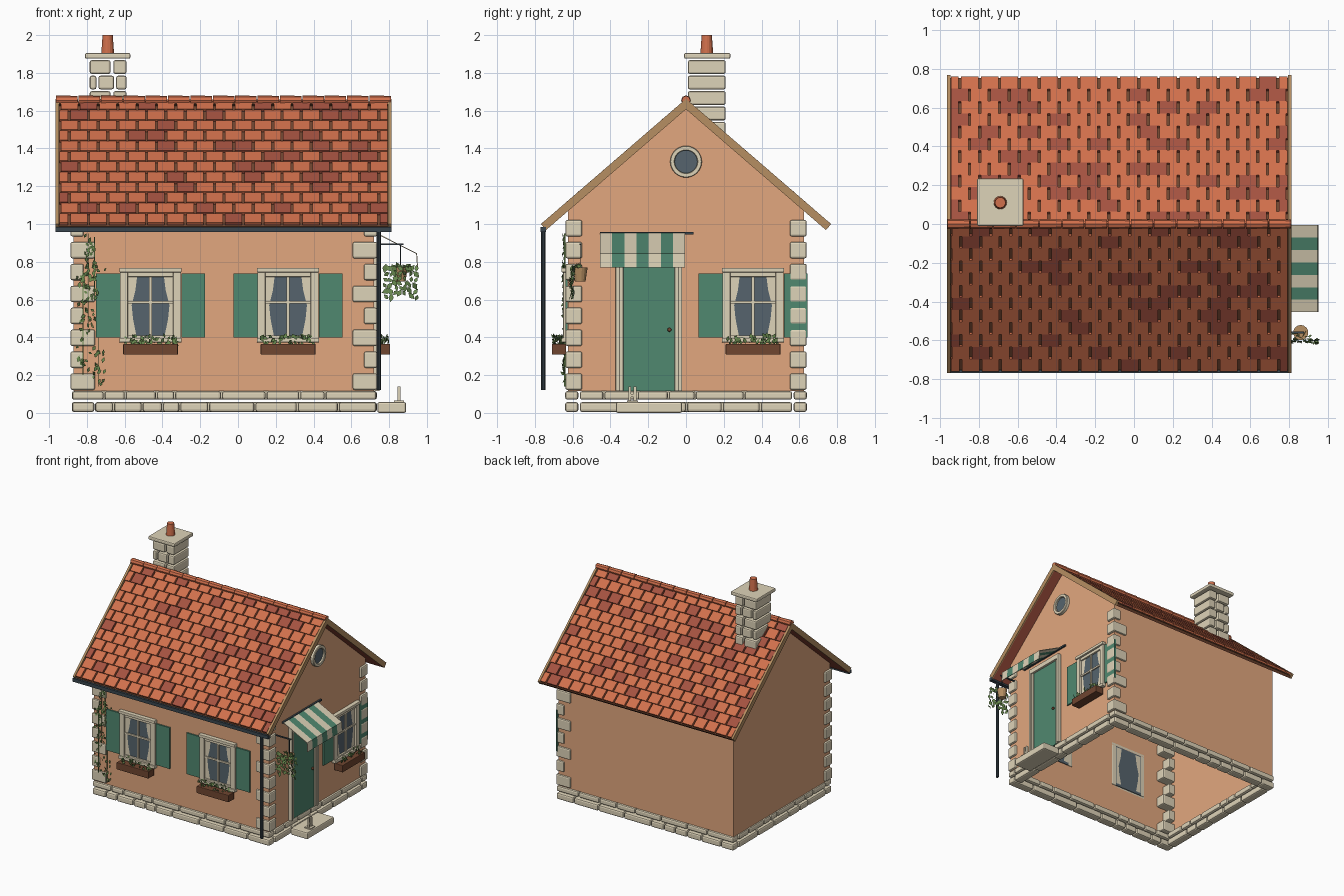
import bpy, bmesh, math, random
from mathutils import Matrix, Vector

if "Cube" in bpy.data.objects:
    bpy.data.objects.remove(bpy.data.objects["Cube"])

random.seed(4)
T, R, U, PI = Matrix.Translation, Matrix.Rotation, random.uniform, math.pi

def mat(name, r, g, b):
    m = bpy.data.materials.new(name)
    m.diffuse_color = [((c / 255 + 0.055) / 1.055) ** 2.4 for c in (r, g, b)] + [1]
    m.use_nodes = True
    m.node_tree.nodes["Principled BSDF"].inputs["Base Color"].default_value = m.diffuse_color
    return m

PLASTER = mat("plaster", 226, 167, 126)
STONE = mat("pale stone", 222, 211, 184)
TILE = mat("clay tile", 209, 112, 76)
DARK = mat("dark tile", 165, 82, 64)
GREEN = mat("painted green", 80, 136, 112)
BROWN = mat("dark wood", 112, 70, 48)
TAN = mat("tan wood", 182, 143, 98)
GLASS = mat("window glass", 86, 100, 109)
IRON = mat("dark iron", 58, 70, 78)
LEAF = mat("leaf", 104, 136, 78)

def finish(name, bm, mats, bevel=0):
    me = bpy.data.meshes.new(name)
    bm.to_mesh(me)
    bm.free()
    for m in mats:
        me.materials.append(m)
    ob = bpy.data.objects.new(name, me)
    bpy.context.collection.objects.link(ob)
    if bevel:
        b = ob.modifiers.new("bevel", "BEVEL")
        b.width, b.segments = bevel, 2
    return ob

def add_box(bm, b, M=Matrix(), mi=0):  # b = x0, x1, y0, y1, z0, z1
    c = Vector(((b[0] + b[1]) / 2, (b[2] + b[3]) / 2, (b[4] + b[5]) / 2))
    s = Matrix.Diagonal((abs(b[1] - b[0]), abs(b[3] - b[2]), abs(b[5] - b[4]), 1))
    vs = bmesh.ops.create_cube(bm, size=1, matrix=M @ T(c) @ s)["verts"]
    for f in {f for v in vs for f in v.link_faces}:
        f.material_index = mi

def boxes(name, bs, m, bevel=0, M=Matrix()):
    bm = bmesh.new()
    for b in bs:
        add_box(bm, b, M)
    return finish(name, bm, [m], bevel)

def cone(name, r1, r2, z0, z1, x, y, m, n=16, M=None):
    bm = bmesh.new()
    bmesh.ops.create_cone(bm, cap_ends=True, segments=n, radius1=r1, radius2=r2, depth=z1 - z0,
                          matrix=M or T((x, y, (z0 + z1) / 2)))
    return finish(name, bm, [m])

def leaves(name, pts, size, M=Matrix()):
    bm = bmesh.new()
    for p in pts:
        s = size * U(0.7, 1.2)
        L = M @ T(p) @ R(U(-0.7, 0.7), 4, 'Z') @ R(U(-1.2, 1.2), 4, 'Y') @ R(U(-0.5, 0.5), 4, 'X')
        bm.faces.new([bm.verts.new(L @ Vector(v)) for v in ((0, 0, s), (-s * .6, 0, 0), (0, 0, -s), (s * .6, 0, 0))])
    return finish(name, bm, [LEAF])

# walls: open shell with two gables
X0, X1, Y = -0.87, 0.72, 0.625
bm = bmesh.new()
a, b = [[bm.verts.new((x, y, z)) for y, z in ((-Y, 0.115), (Y, 0.115), (Y, 1.068), (0, 1.608), (-Y, 1.068))]
        for x in (X0, X1)]
for f in (a[::-1], b, (a[0], b[0], b[4], a[4]), (b[1], a[1], a[2], b[2])):
    bm.faces.new(f)
finish("walls", bm, [PLASTER])

# foundation: two courses of random-length stones
def split(lo, hi):
    cuts = [lo]
    while hi - cuts[-1] > 0.3:
        cuts.append(cuts[-1] + U(0.08, 0.26))
    cuts.append(hi)
    return [(p + 0.003, q - 0.003) for p, q in zip(cuts, cuts[1:])]

st = []
for z0, z1 in ((0.005, 0.057), (0.07, 0.115)):
    for s in (-1, 1):
        st += [(p, q, s * 0.57, s * 0.64, z0, z1) for p, q in split(-0.88, 0.735)]
    for x in (-0.88, 0.665):
        st += [(x, x + 0.07, p, q, z0, z1) for p, q in split(-0.565, 0.565)]
boxes("foundation_stones", st, STONE, 0.012)

# corner stones on three corners, alternating length
qs = []
for i in range(8):
    z, w = 0.122 + i * 0.116, 0.13 if i % 2 == 0 else 0.07
    for x, sx, sy in ((-0.887, 1, -1), (0.737, -1, -1), (0.737, -1, 1)):
        qs.append((x, x + sx * w, sy * 0.639, sy * 0.55, z, z + 0.087))
boxes("corner_stones", qs, STONE, 0.01)

# roof: each slope has underlay, lining, tile rows and end boards
A, RX0, RX1, LEN = math.radians(40.8), -0.965, 0.812, 1.015
h = (RX1 - RX0) / 2
for side, turn in (("back", 0), ("front", PI)):
    M = T((-0.0765, 0, 1.663)) @ R(turn, 4, 'Z') @ R(-A, 4, 'X')
    boxes(side + "_roof_underlay", [(-h + 0.01, h - 0.01, 0, LEN - 0.003, -0.038, -0.02)], BROWN, M=M)
    boxes(side + "_roof_lining", [(-h + 0.01, h - 0.01, 0.04, LEN - 0.003, -0.042, -0.038)], DARK, M=M)
    boxes(side + "_roof_end_boards", [(s * h, s * (h - 0.017), 0, LEN, -0.042, 0) for s in (-1, 1)], TAN, M=M)
    bm = bmesh.new()
    for r in range(12):
        x = -h + 0.02 - (0.05 if r % 2 else 0)
        while x < h - 0.04:
            p, q = max(x, -h + 0.02), min(x + 0.09, h - 0.02)
            K = M @ T((0, r * 0.0838 + 0.043, -0.010)) @ R(0.07, 4, 'X')
            add_box(bm, (p, q, -0.041, 0.041, -0.008, 0.008), K, int(random.random() < 0.25))
            x += 0.1025
    finish(side + "_roof_tiles", bm, [TILE, DARK])

# ridge tiles
bm = bmesh.new()
w = (RX1 - RX0) / 15
for i in range(15):
    bmesh.ops.create_cone(bm, cap_ends=True, segments=8, radius1=0.026, radius2=0.023, depth=w - 0.005,
                          matrix=T((RX0 + (i + 0.5) * w, 0, 1.655)) @ R(PI / 2, 4, 'Y'))
finish("ridge_tiles", bm, [TILE])

# chimney
cs = []
for i in range(6):
    z = 1.385 + i * 0.082
    spans = ((-0.785, -0.675), (-0.66, -0.59)) if i % 2 else ((-0.785, -0.75), (-0.738, -0.657), (-0.645, -0.59))
    cs += [(p, q, 0.01, 0.21, z, z + 0.072) for p, q in spans]
boxes("chimney_stones", cs, STONE, 0.01)
boxes("chimney_cap", [(-0.81, -0.57, -0.01, 0.235, 1.875, 1.905)], STONE, 0.008)
cone("chimney_pot", 0.034, 0.027, 1.9, 2.0, -0.69, 0.11, TILE)

# gutter and downpipe
boxes("gutter", [(RX0, RX1, -0.77, -0.74, 0.957, 0.985)], IRON)
cone("downpipe", 0.012, 0.012, 0.12, 0.965, 0.745, -0.755, IRON, 10)

# windows: local x along wall, local -y outward
def window(tag, M):
    def bx(name, bs, m, bev=0):
        boxes(tag + name, bs, m, bev, M)
    bx("_glass", [(-0.125, 0.125, -0.006, 0.006, 0.39, 0.74)], GLASS)
    bx("_frame", [(s * 0.12, s * 0.162, -0.025, 0.004, 0.39, 0.745) for s in (-1, 1)]
       + [(-0.12, 0.12, -0.02, 0.004, 0.72, 0.745), (-0.12, 0.12, -0.02, 0.004, 0.39, 0.41)], STONE, 0.004)
    bx("_bars", [(-0.008, 0.008, -0.016, -0.004, 0.4, 0.73), (-0.12, 0.12, -0.016, -0.004, 0.579, 0.593)], STONE)
    bx("_lintel_and_sill", [(-0.165, 0.165, -0.035, 0, z, z + 0.024) for z in (0.744, 0.373)], STONE, 0.004)
    bm = bmesh.new()
    for s in (-1, 1):
        for y in (-0.008, 0.008):
            bm.faces.new([bm.verts.new(M @ Vector((s * u, y, z))) for u, z in (
                (0.12, 0.73), (0.07, 0.73), (0.08, 0.65), (0.1, 0.57), (0.093, 0.5), (0.075, 0.41), (0.12, 0.41))])
    finish(tag + "_curtains", bm, [STONE])
    bx("_shutters", [(s * 0.163, s * 0.288, -0.014, -0.002, 0.4, 0.738) for s in (-1, 1)], GREEN)
    bx("_flower_box", [(-0.145, 0.145, -0.085, -0.01, 0.308, 0.366)], BROWN, 0.004)
    leaves(tag + "_flowers", [(U(-0.14, 0.14), U(-0.08, -0.02), U(0.362, 0.41)) for _ in range(50)], 0.016, M)

window("front_left_window", T((-0.463, -Y, 0)))
window("front_right_window", T((0.265, -Y, 0)))
window("side_window", T((X1, 0.355, 0)) @ R(PI / 2, 4, 'Z'))

# round gable window
cone("round_glass", 0.064, 0.064, 0, 0.02, 0, 0, GLASS, 32, T((X1, 0, 1.33)) @ R(PI / 2, 4, 'Y'))
bm = bmesh.new()
rings = [[bm.verts.new((X1 + x, r * math.cos(i * PI / 16), 1.33 + r * math.sin(i * PI / 16))) for i in range(32)]
         for r, x in ((0.084, 0), (0.084, 0.022), (0.081, 0.026), (0.063, 0.026), (0.06, 0.022), (0.06, 0))]
for p, q in zip(rings, rings[1:]):
    for i in range(32):
        bm.faces.new((p[i - 1], p[i], q[i], q[i - 1]))
finish("round_window_frame", bm, [STONE])

# door, frame, knob, step and boot scraper
boxes("door", [(X1 - 0.005, X1 + 0.012, -0.335, -0.057, 0.115, 0.86)], GREEN)
boxes("door_frame", [(X1, X1 + d, p, q, 0.115, 0.88) for p, q, d in (
    (-0.372, -0.352, 0.03), (-0.352, -0.332, 0.022), (-0.06, -0.04, 0.022), (-0.04, -0.02, 0.03))]
    + [(X1, X1 + 0.03, -0.372, -0.02, 0.86, 0.9)], STONE, 0.003)
bm = bmesh.new()
bmesh.ops.create_uvsphere(bm, u_segments=10, v_segments=6, radius=0.011, matrix=T((X1 + 0.022, -0.088, 0.44)))
finish("door_knob", bm, [BROWN])
boxes("door_step", [(0.738, 0.89, -0.37, -0.02, 0, 0.057)], STONE, 0.01)
boxes("boot_scraper", [(0.825, 0.878, -0.312, -0.255, 0.055, 0.066), (0.844, 0.86, -0.304, -0.29, 0.06, 0.14),
                       (0.844, 0.86, -0.277, -0.263, 0.06, 0.14), (0.849, 0.855, -0.3, -0.268, 0.085, 0.1)], STONE)

# striped awning: sloping sheet with a hanging front edge
bm = bmesh.new()
prof = ((X1 + 0.01, 0.955), (0.948, 0.845), (0.953, 0.77))
for i in range(7):
    y0, y1 = -0.455 + i * 0.0643, -0.455 + (i + 1) * 0.0643
    for p, q in zip(prof, prof[1:]):
        f = bm.faces.new([bm.verts.new((v[0], y, v[1])) for v, y in ((p, y0), (q, y0), (q, y1), (p, y1))])
        f.material_index = i % 2
finish("awning", bm, [STONE, GREEN]).modifiers.new("thick", "SOLIDIFY").thickness = 0.005
boxes("awning_rod", [(X1, X1 + 0.014, -0.455, 0.04, 0.944, 0.958)], IRON)

# hanging basket
PX, PY = 0.86, -0.56
boxes("basket_bracket", [(X1, 0.877, PY - 0.005, PY + 0.005, 0.888, 0.897),
                         (PX - 0.002, PX + 0.002, PY - 0.002, PY + 0.002, 0.77, 0.89)], IRON)
cone("basket_pot", 0.028, 0.039, 0.695, 0.77, PX, PY, TAN, 14)
pts = [(PX + U(-0.06, 0.06), PY + U(-0.045, 0), U(0.74, 0.785)) for _ in range(16)]
for k in range(7):
    x, low = PX - 0.08 + k * 0.0265, U(0.59, 0.64)
    pts += [(x + U(-0.008, 0.008), PY - 0.045 + U(-0.01, 0.01), 0.765 - t / 5 * (0.765 - low)) for t in range(6)]
leaves("basket_leaves", pts, 0.022)

# ivy climbing the front left corner
pts, stems = [], []
for x, z0, z1 in ((-0.79, 0.45, 0.95), (-0.74, 0.14, 0.4), (-0.82, 0.2, 0.75), (-0.76, 0.6, 0.93)):
    stems.append((x - 0.002, x + 0.002, -0.645, -0.638, z0, z1))
    pts += [(x + random.gauss(0, 0.02), -0.645 + U(-0.008, 0.004), U(z0, z1)) for _ in range(int((z1 - z0) * 75))]
boxes("ivy_stems", stems, LEAF)
leaves("ivy_leaves", pts, 0.015)
